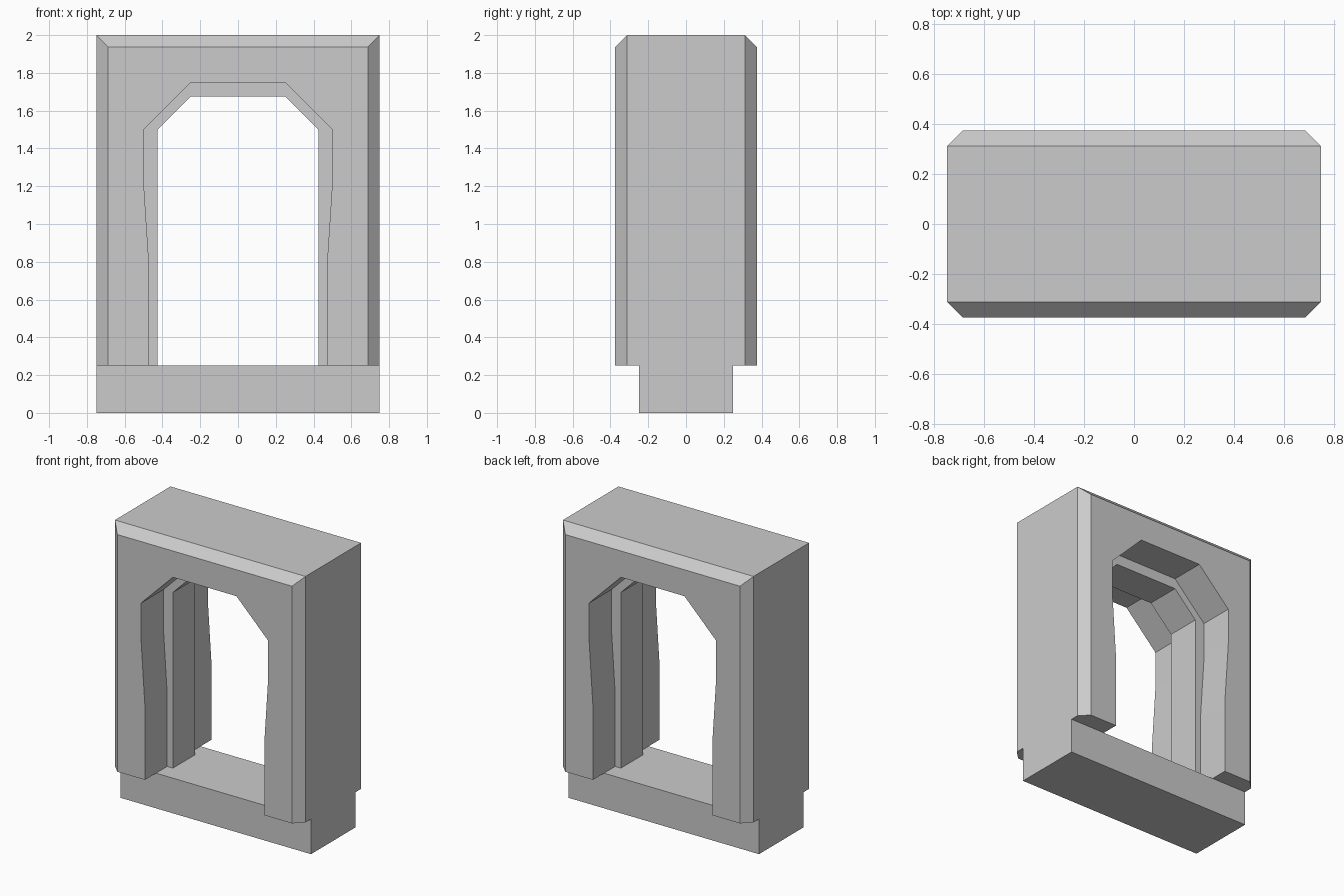
import bpy
import bmesh

if "Cube" in bpy.data.objects:
    bpy.data.objects.remove(bpy.data.objects["Cube"])


def mirrored(half):
    """Right-hand (x, z) points, bottom to top, completed into a full arch."""
    return half + [(-x, z) for x, z in reversed(half)]


def loft(name, layers):
    """Skin a closed solid through (y, outline) layers of equal point count."""
    bm = bmesh.new()
    rings = [[bm.verts.new((x, y, z)) for x, z in pts] for y, pts in layers]
    n = len(rings[0])
    for a, b in zip(rings, rings[1:]):
        for i in range(n):
            j = (i + 1) % n
            bm.faces.new((a[i], a[j], b[j], b[i]))
    bm.faces.new(rings[0])
    bm.faces.new(rings[-1])
    bmesh.ops.recalc_face_normals(bm, faces=bm.faces)
    mesh = bpy.data.meshes.new(name)
    bm.to_mesh(mesh)
    bm.free()
    obj = bpy.data.objects.new(name, mesh)
    bpy.context.collection.objects.link(obj)
    return obj


W, H, D, SILL, C = 0.75, 2.0, 0.375, 0.25, 0.0625

# Outlines: wall edge, chamfered wall edge, wide opening, narrow opening
edge = mirrored([(W, SILL), (W, H)])
edge_inset = mirrored([(W - C, SILL), (W - C, H - C)])
wide = mirrored([(0.47, SILL), (0.47, 0.77), (0.5, 1.23), (0.5, 1.5), (0.25, 1.75)])
narrow = mirrored([(0.425, SILL), (0.425, 1.5), (0.25, 1.675)])

# Door surround with chamfered front and back edges
full = edge + wide[::-1]
inset = edge_inset + wide[::-1]
loft("door_surround", [(-D, inset), (C - D, full), (D - C, full), (D, inset)])

# Raised rib lining the middle of the opening
rib = wide + narrow[::-1]
loft("inner_rib", [(-0.125, rib), (0.125, rib)])

# Threshold base
base = mirrored([(W, 0), (W, SILL)])
loft("threshold_base", [(-0.25, base), (0.25, base)])
